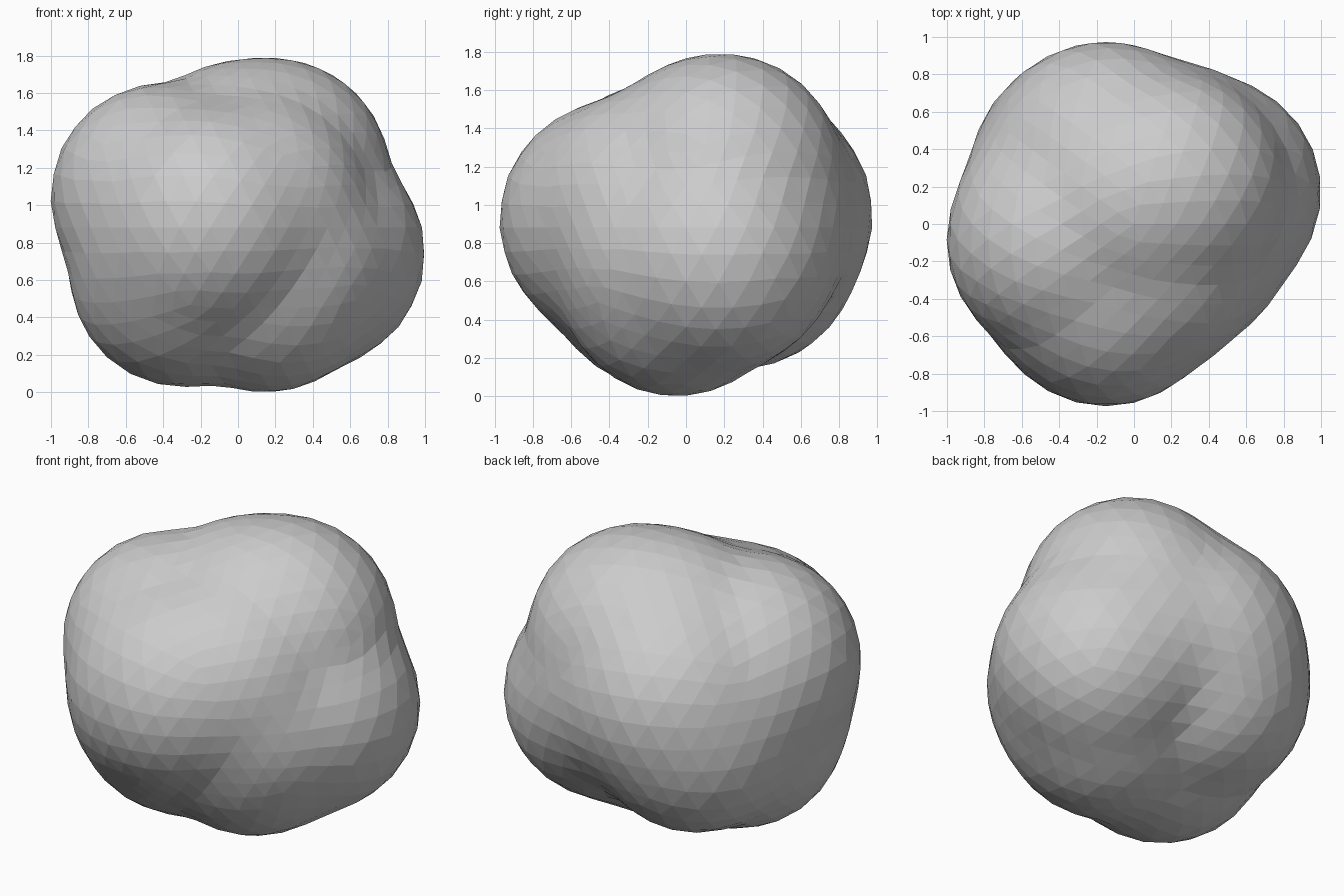
import bpy
import math
from mathutils import Vector

cube = bpy.data.objects.get("Cube")
if cube:
    bpy.data.objects.remove(cube, do_unlink=True)

# Rounded lobes that swell out of the boulder: x, y, z, radius
LOBES = [
    (-0.15, -0.36, 0.92, 0.615),  # front
    (0.10, -0.20, 1.00, 0.59),    # left of front
    (-0.40, -0.10, 1.05, 0.60),   # right shoulder
    (-0.35, 0.10, 0.92, 0.57),    # right side
    (-0.28, -0.25, 0.78, 0.57),   # right front
    (0.20, 0.20, 1.17, 0.61),     # crown
    (0.00, 0.13, 1.14, 0.62),     # crown, middle
    (-0.15, 0.35, 0.95, 0.625),   # back
    (0.20, 0.30, 0.87, 0.56),     # left of back
    (-0.28, 0.30, 0.73, 0.58),    # lower back
    (0.39, 0.17, 0.74, 0.61),     # left flank
    (0.28, -0.12, 0.75, 0.53),    # left front
    (0.15, -0.05, 0.60, 0.60),    # foot
    (-0.30, -0.10, 0.62, 0.59),   # lower right
]
CORE = Vector((0, 0, 0.88))
BLEND = 0.04


def lobe_reach(direction, lobe):
    """Distance from the core to the far side of one lobe."""
    offset = Vector(lobe[:3]) - CORE
    along = offset.dot(direction)
    return along + math.sqrt(max(0, along**2 - offset.length_squared + lobe[3]**2))


def surface_reach(direction):
    """Softly blended outermost lobe."""
    reaches = [lobe_reach(direction, lobe) for lobe in LOBES]
    top = max(reaches)
    return top + BLEND * math.log(sum(math.exp((r - top) / BLEND) for r in reaches))


# Boulder body
bpy.ops.mesh.primitive_ico_sphere_add(subdivisions=4, radius=1, location=(0, 0, 0))
boulder = bpy.context.object
boulder.name = boulder.data.name = "boulder"
for v in boulder.data.vertices:
    direction = v.co.normalized()
    v.co = CORE + direction * surface_reach(direction)
bpy.ops.object.shade_flat()

# Stone colour
stone = bpy.data.materials.new("stone_grey")
stone.use_nodes = True
colour = (0.6, 0.6, 0.6, 1)
stone.diffuse_color = colour
stone.node_tree.nodes["Principled BSDF"].inputs["Base Color"].default_value = colour
boulder.data.materials.append(stone)
